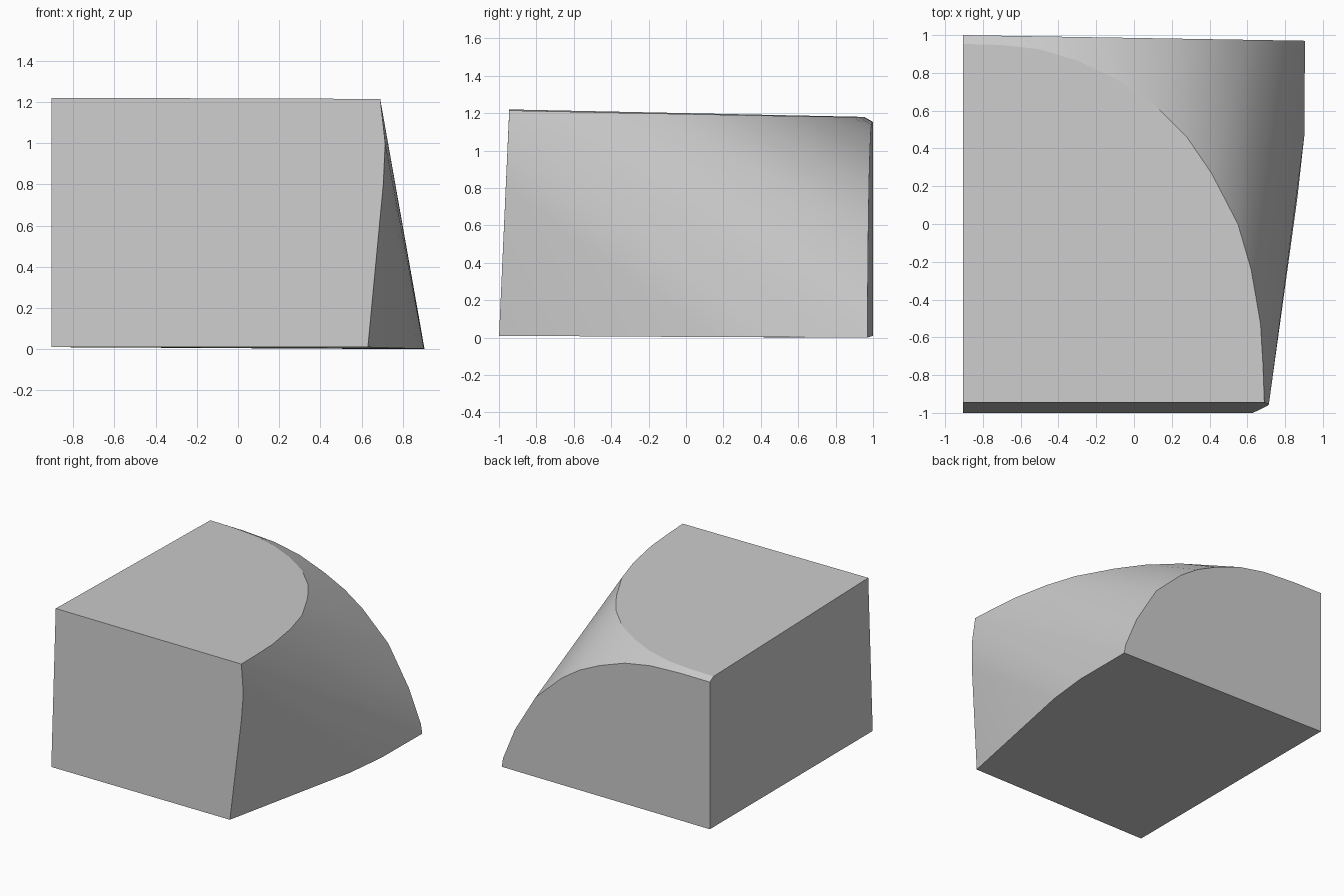
import bpy, bmesh, math

if "Cube" in bpy.data.objects:
    bpy.data.objects.remove(bpy.data.objects["Cube"])


def top_z(x, y):
    # gently sloping top plane
    return 1.22 - 0.0035 * (x + 0.905) - 0.021 * (y + 0.945)


def front_y(z):
    # front face leans back slightly
    return -1.0 + 0.055 * z / 1.215


def back_y(x):
    # back face is turned slightly
    return 1.0 - 0.03 * (x + 0.905) / 1.81


# Curved outline of the top face (x, y)
top_edge = [(-0.905, -0.945), (0.69, -0.945), (0.683, -0.75), (0.67, -0.53),
            (0.62, -0.24), (0.55, 0.0), (0.41, 0.27), (0.28, 0.46), (0.1, 0.64),
            (-0.1, 0.77), (-0.3, 0.865), (-0.5, 0.925), (-0.7, 0.948), (-0.905, 0.953)]
# Curved outline of the back face (x, z)
back_edge = [(-0.905, 0.01), (-0.905, 1.153), (-0.65, 1.152), (-0.383, 1.138),
             (-0.165, 1.098), (0.052, 1.02), (0.23, 0.935), (0.383, 0.832),
             (0.61, 0.62), (0.79, 0.32), (0.893, 0.07), (0.905, 0.0)]
# Bowed right edge of the front face (x, z)
front_edge = [(-0.905, 0.01), (0.63, 0.01), (0.705, 0.8), (0.714, 1.0)]
# Right edge of the base (x, y)
base_edge = [(0.865, 0.14), (0.902, 0.47)]

points = [(x, y, top_z(x, y)) for x, y in top_edge]
points += [(x, back_y(x), z) for x, z in back_edge]
points += [(x, front_y(z), z) for x, z in front_edge]
points += [(x, y, 0.003) for x, y in base_edge]

# Block body: skin stretched over the face outlines
bm = bmesh.new()
for p in points:
    bm.verts.new(p)
hull = bmesh.ops.convex_hull(bm, input=bm.verts)
loose = [v for v in bm.verts if not v.link_faces]
bmesh.ops.delete(bm, geom=loose, context='VERTS')
bmesh.ops.recalc_face_normals(bm, faces=bm.faces)
mesh = bpy.data.meshes.new("rounded_block")
bm.to_mesh(mesh)
bm.free()
block = bpy.data.objects.new("rounded_block", mesh)
bpy.context.collection.objects.link(block)

# Plain grey finish
grey = bpy.data.materials.new("light_grey")
grey.diffuse_color = (0.6, 0.6, 0.6, 1)
grey.use_nodes = True
grey.node_tree.nodes["Principled BSDF"].inputs["Base Color"].default_value = grey.diffuse_color
mesh.materials.append(grey)

# Smooth the curved side, keep the outer edges crisp
bpy.context.view_layer.objects.active = block
block.select_set(True)
bpy.ops.object.shade_smooth_by_angle(angle=math.radians(20))
